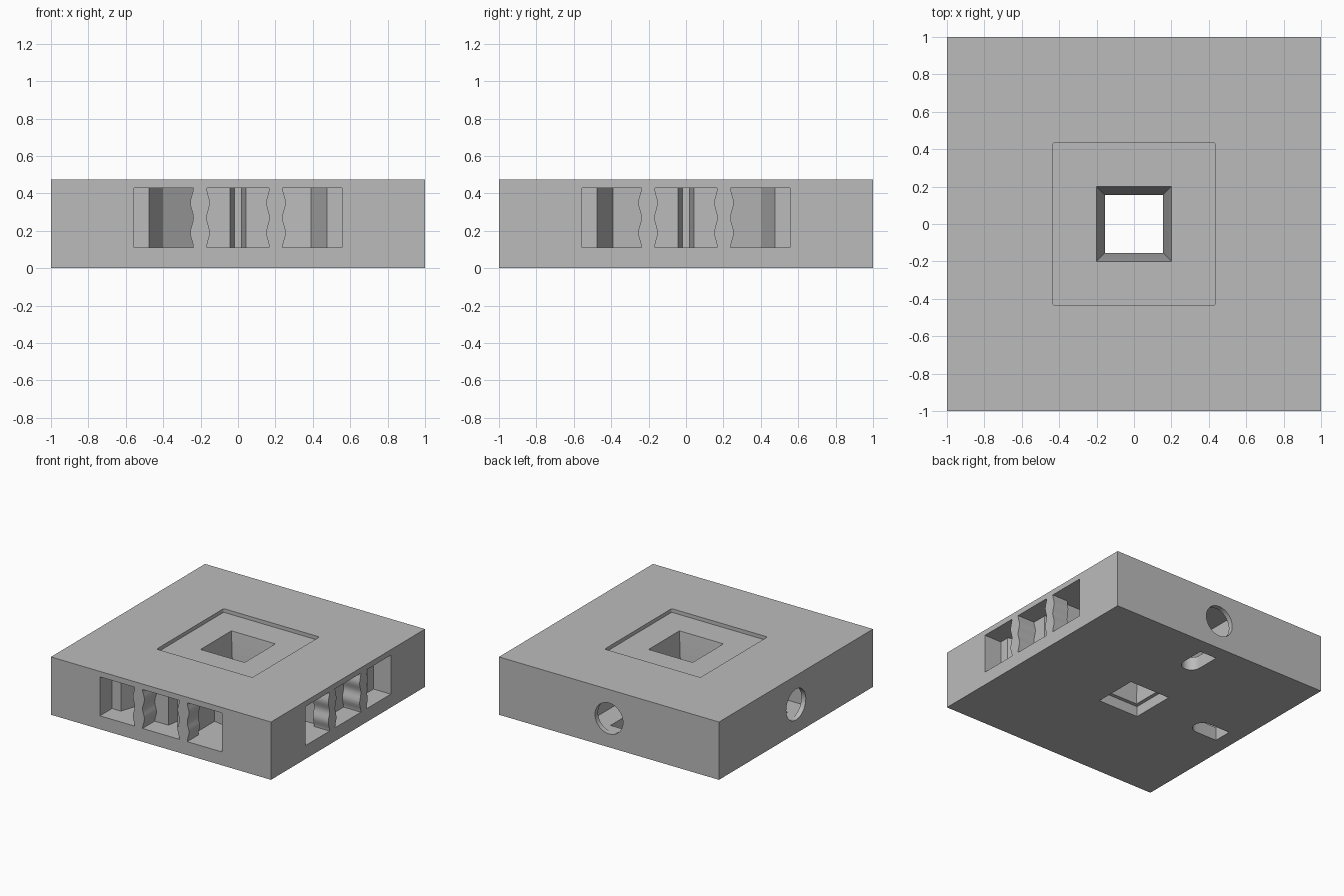
import bpy, bmesh, math
from mathutils import Matrix, Vector

cube = bpy.data.objects.get("Cube")
if cube:
    bpy.data.objects.remove(cube)

H = 0.475            # block height
Z0, Z1 = 0.11, 0.43  # floor and ceiling of the inner chambers

stone = bpy.data.materials.new("light_grey")
stone.use_nodes = True
stone.diffuse_color = (0.5, 0.5, 0.5, 1)
stone.node_tree.nodes["Principled BSDF"].inputs["Base Color"].default_value = (0.5, 0.5, 0.5, 1)


def make(name, loops):
    """Skin a stack of matching closed loops into a capped solid."""
    bm = bmesh.new()
    rings = [[bm.verts.new(p) for p in loop] for loop in loops]
    n = len(rings[0])
    for low, high in zip(rings, rings[1:]):
        for i in range(n):
            j = (i + 1) % n
            bm.faces.new((low[i], low[j], high[j], high[i]))
    bm.faces.new(rings[0][::-1])
    bm.faces.new(rings[-1])
    bmesh.ops.recalc_face_normals(bm, faces=bm.faces)
    mesh = bpy.data.meshes.new(name)
    bm.to_mesh(mesh)
    bm.free()
    mesh.materials.append(stone)
    obj = bpy.data.objects.new(name, mesh)
    bpy.context.collection.objects.link(obj)
    return obj


def column(name, pts, z0, z1):
    return make(name, [[(x, y, z) for x, y in pts] for z in (z0, z1)])


def wall_prism(name, pts, y0, y1):
    return make(name, [[(x, y, z) for x, z in pts] for y in (y0, y1)])


def square(s):
    return [(-s, -s), (s, -s), (s, s), (-s, s)]


block = column("block", square(1), 0, H)


def cut(tool):
    mod = block.modifiers.new("cut", 'BOOLEAN')
    mod.operation = 'DIFFERENCE'
    mod.solver = 'EXACT'
    mod.object = tool
    bpy.context.view_layer.objects.active = block
    bpy.ops.object.modifier_apply(modifier=mod.name)
    bpy.data.objects.remove(tool)


def cut_both(build):
    """Cut a side feature, then its copy mirrored across the diagonal."""
    cut(build())
    tool = build()
    swap = Matrix(((0, -1, 0, 0), (-1, 0, 0, 0), (0, 0, 1, 0), (0, 0, 0, 1)))
    tool.data.transform(swap)
    tool.data.flip_normals()
    cut(tool)


def pillar_edge(side):
    """Wavy side of a pillar, running upward; side is -1 or 1."""
    steps = 24
    return [(side * (0.044 - 0.008 * math.cos(4 * math.pi * i / steps)),
             Z0 + (Z1 - Z0) * i / steps) for i in range(steps + 1)]


# Shallow square recess on top, with slightly rounded corners
r, s = 0.012, 0.435
recess = []
for k in range(4):
    corner = math.radians(45 + 90 * k)
    c = Vector((math.cos(corner), math.sin(corner))) * (s - r) * math.sqrt(2)
    for step in range(5):
        a = math.radians(90 * k + 22.5 * step)
        recess.append((c.x + r * math.cos(a), c.y + r * math.sin(a)))
cut(column("recess", recess, H - 0.03, H + 0.1))

# Central shaft: tapered from above, straight socket from below
cut(make("shaft", [[(x, y, z) for x, y in square(w)]
                   for w, z in ((0.155, 0.05), (0.155, 0.09), (0.2, H - 0.03), (0.2, H + 0.1))]))
cut(column("socket", square(0.185), -0.1, 0.085))

# Three niches separated by wavy pillars, on two neighbouring sides
P, NICHE = 0.203, -0.843


def outer_niche(side):
    edge = [(side * P + x, z) for x, z in pillar_edge(side)]
    pts = edge + [(side * 0.555, Z1), (side * 0.555, Z0)]
    return wall_prism("niche", pts, -1.1, NICHE)


def middle_niche():
    left = [(x - P, z) for x, z in pillar_edge(1)]
    right = [(x + P, z) for x, z in pillar_edge(-1)]
    return wall_prism("niche", left + right[::-1], -1.1, NICHE)


cut_both(lambda: outer_niche(-1))
cut_both(lambda: outer_niche(1))
cut_both(middle_niche)

# Channels leading inward from the niches
far = [(-0.475, -0.86), (-0.475, NICHE), (-0.4, -0.62), (-0.2, -0.47), (-0.2, NICHE), (-0.247, -0.86)]
near = [(0.475, -0.86), (0.475, NICHE), (0.39, -0.62), (0.2, -0.59), (0.2, NICHE), (0.247, -0.86)]
slit = [(-0.042, -0.86), (-0.042, NICHE), (-0.02, -0.7), (0.02, -0.7), (0.042, NICHE), (0.042, -0.86)]
for path in (far, near, slit):
    cut_both(lambda: column("channel", path, Z0, Z1))

# Rear chambers, each with a round port and a slot through the floor
chamber = [(-0.25, 0.5), (0.25, 0.5), (0.25, 0.96), (-0.25, 0.96)]
cut_both(lambda: column("chamber", chamber, Z0, Z1))

port = [(0.127 * math.cos(math.tau * i / 48), 0.237 + 0.127 * math.sin(math.tau * i / 48))
        for i in range(48)]
cut_both(lambda: wall_prism("port", port, 0.9, 1.1))

w = 0.077
slot = [(w, 0.87), (-w, 0.87)] + [
    (-w * math.cos(math.pi * i / 16), 0.675 - w * math.sin(math.pi * i / 16)) for i in range(17)]
cut_both(lambda: column("slot", slot, -0.1, 0.2))

# Smooth the curved walls and keep the edges sharp
bpy.ops.object.select_all(action='DESELECT')
block.select_set(True)
bpy.context.view_layer.objects.active = block
bpy.ops.object.shade_smooth_by_angle(angle=math.radians(30))
